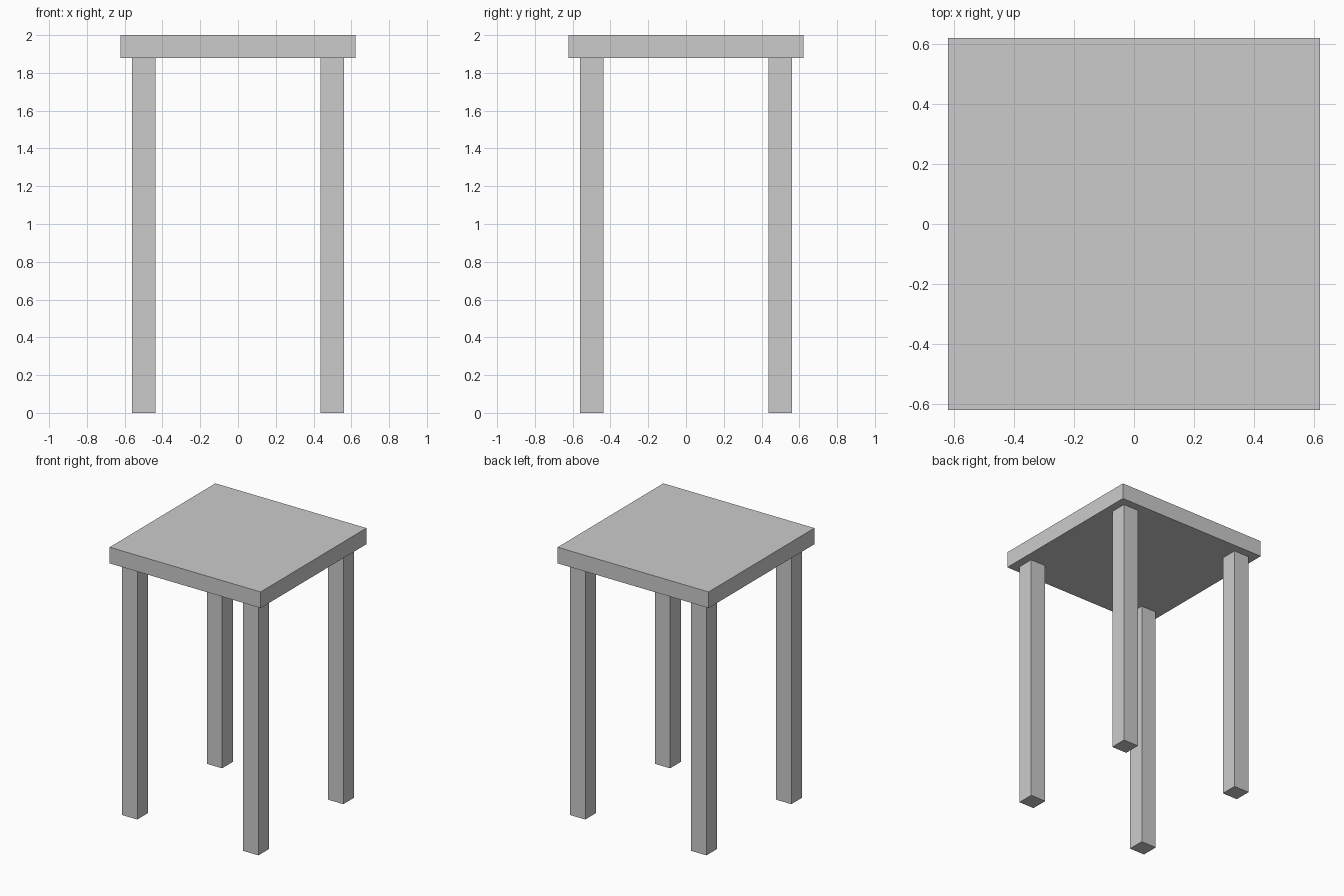
import bpy

if "Cube" in bpy.data.objects:
    bpy.data.objects.remove(bpy.data.objects["Cube"])


def box(name, x, y, z0, z1, width):
    """Square-plan block centred at x, y and spanning z0 to z1."""
    bpy.ops.mesh.primitive_cube_add(size=1, location=(x, y, (z0 + z1) / 2))
    obj = bpy.context.object
    obj.name = name
    obj.scale = (width, width, z1 - z0)
    bpy.ops.object.transform_apply(location=False, rotation=False, scale=True)
    return obj


TOP_WIDTH = 1.244
TOP_BOTTOM = 1.88
LEG_WIDTH = 0.126
LEG_OFFSET = 0.499

# Seat slab
box("seat", 0, 0, TOP_BOTTOM, 2.0, TOP_WIDTH)

# Four square legs
for y_name, sy in (("front", -1), ("back", 1)):
    for x_name, sx in (("left", -1), ("right", 1)):
        box(f"{y_name}_{x_name}_leg", sx * LEG_OFFSET, sy * LEG_OFFSET,
            0, TOP_BOTTOM, LEG_WIDTH)
